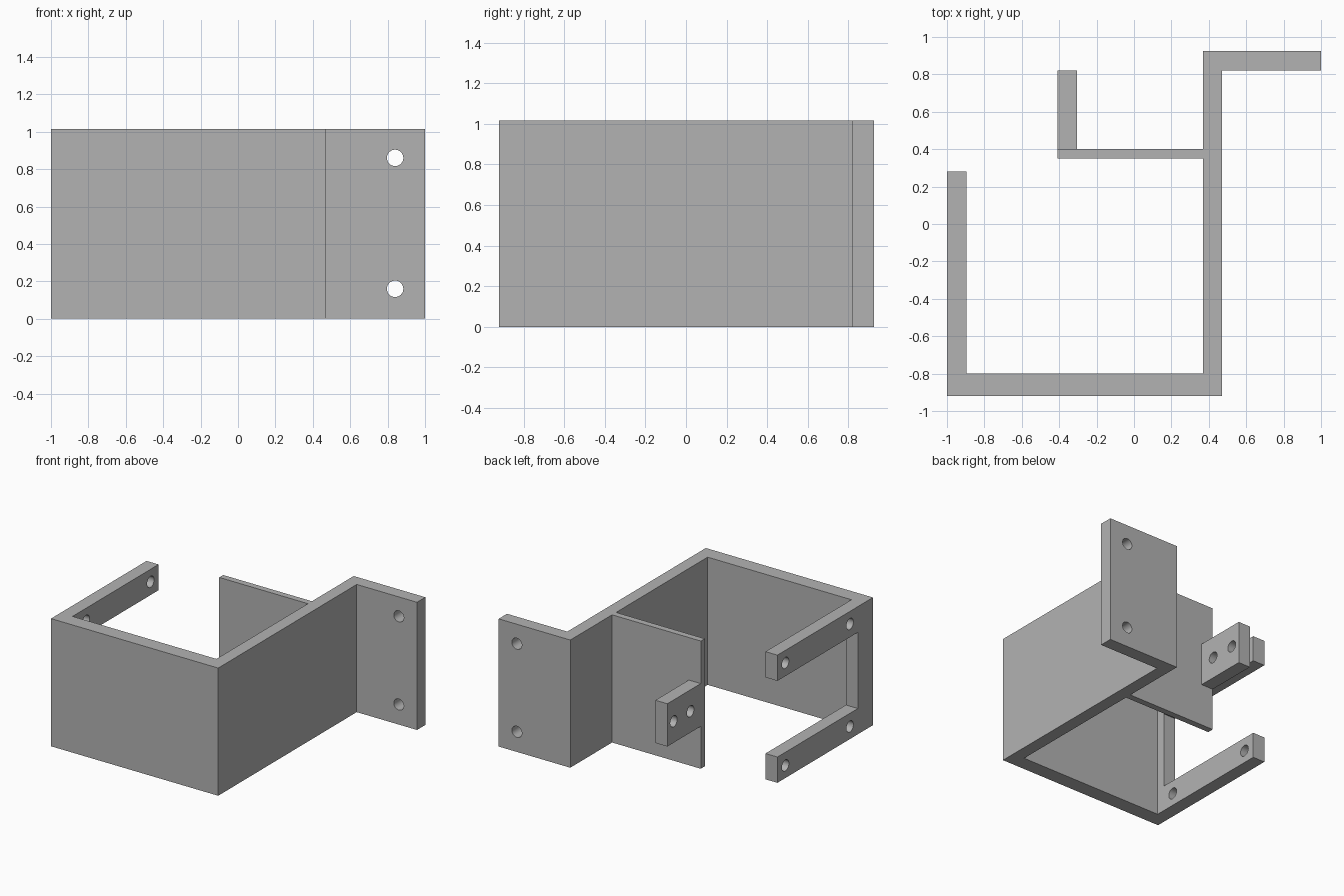
import bpy, bmesh, math
from mathutils import Matrix, Vector

cube = bpy.data.objects.get("Cube")
if cube:
    bpy.data.objects.remove(cube, do_unlink=True)

HEIGHT = 1.015
HOLE_RADIUS = 0.044

grey = bpy.data.materials.new("plain grey")
grey.use_nodes = True
colour = (0.45, 0.45, 0.45, 1)
grey.diffuse_color = colour
grey.node_tree.nodes["Principled BSDF"].inputs["Base Color"].default_value = colour


def finish(bm, name):
    bmesh.ops.recalc_face_normals(bm, faces=bm.faces)
    mesh = bpy.data.meshes.new(name)
    bm.to_mesh(mesh)
    bm.free()
    mesh.materials.append(grey)
    obj = bpy.data.objects.new(name, mesh)
    bpy.context.collection.objects.link(obj)
    return obj


def prism(name, outline, z0, z1):
    """Extrude a plan outline from z0 to z1."""
    bm = bmesh.new()
    face = bm.faces.new([bm.verts.new((x, y, z0)) for x, y in outline])
    top = bmesh.ops.extrude_face_region(bm, geom=[face])["geom"]
    verts = [v for v in top if isinstance(v, bmesh.types.BMVert)]
    bmesh.ops.translate(bm, verts=verts, vec=(0, 0, z1 - z0))
    return finish(bm, name)


def box(name, x0, x1, y0, y1, z0, z1):
    return prism(name, [(x0, y0), (x1, y0), (x1, y1), (x0, y1)], z0, z1)


def drill(name, centre, axis):
    """Round cutter along the x or y axis."""
    bm = bmesh.new()
    turn = Vector((0, 0, 1)).rotation_difference(Vector(axis)).to_matrix().to_4x4()
    bmesh.ops.create_cone(bm, cap_ends=True, segments=32, radius1=HOLE_RADIUS,
                          radius2=HOLE_RADIUS, depth=0.3,
                          matrix=Matrix.Translation(centre) @ turn)
    return finish(bm, name)


def cut(obj, cutters):
    """Subtract each cutter, then remove it."""
    bpy.context.view_layer.objects.active = obj
    for cutter in cutters:
        cutter.hide_render = True
        mod = obj.modifiers.new("cut", 'BOOLEAN')
        mod.operation = 'DIFFERENCE'
        mod.solver = 'EXACT'
        mod.object = cutter
        bpy.ops.object.modifier_apply(modifier=mod.name)
        bpy.data.objects.remove(cutter, do_unlink=True)


# Bent bracket: slotted right wall, front wall, left wall and mounting flange
bracket = prism("bracket_walls", [
    (-1, -0.92), (0.47, -0.92), (0.47, 0.82), (1, 0.82), (1, 0.925), (0.37, 0.925),
    (0.37, -0.8), (-0.895, -0.8), (-0.895, 0.28), (-1, 0.28)], 0, HEIGHT)

# Open slot that leaves two arms, with screw holes in arms and flange
cutters = [box("slot_cutter", -1.1, -0.8, -0.73, 0.4, 0.205, HEIGHT - 0.205)]
for z in (0.1, HEIGHT - 0.1):
    for y in (-0.63, 0.18):
        cutters.append(drill("arm_hole_cutter", (-0.95, y, z), (1, 0, 0)))
for z in (0.16, 0.86):
    cutters.append(drill("flange_hole_cutter", (0.84, 0.87, z), (0, 1, 0)))
cut(bracket, cutters)

# Thin divider plate running off the left wall
divider = box("divider_plate", -0.41, 0.37, 0.35, 0.4, 0, HEIGHT)

# Small drilled tab behind the divider's free edge
tab = box("mounting_tab", -0.41, -0.305, 0.4, 0.82, 0.337, 0.677)
cut(tab, [drill("tab_hole_cutter", (-0.36, y, 0.507), (1, 0, 0)) for y in (0.53, 0.74)])

# Smooth hole walls, sharp edges elsewhere
for obj in bpy.context.view_layer.objects:
    obj.select_set(obj in (bracket, divider, tab))
bpy.context.view_layer.objects.active = bracket
bpy.ops.object.shade_smooth_by_angle(angle=math.radians(30))
